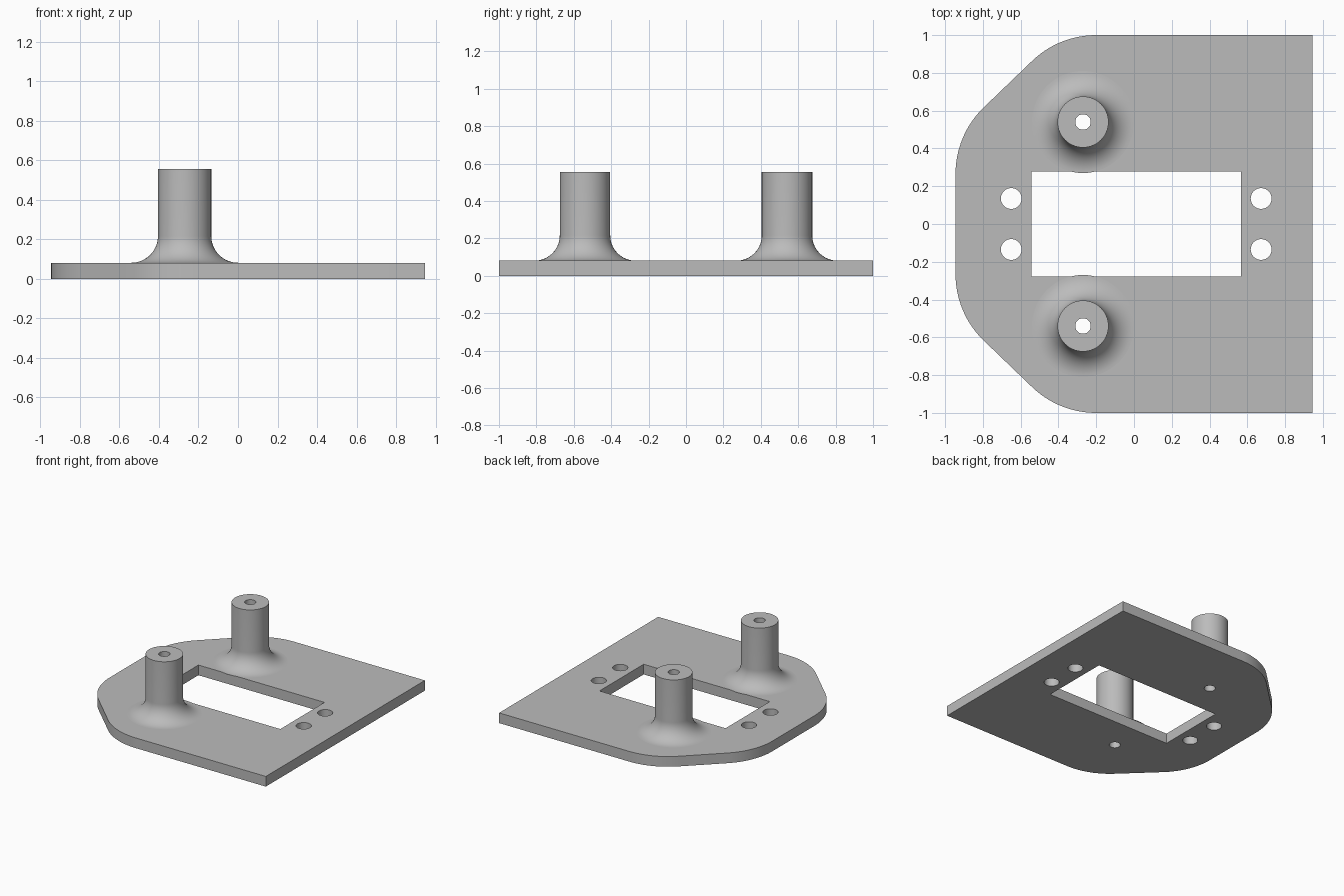
import bpy
import bmesh
from math import cos, sin, radians, tau

cube = bpy.data.objects.get("Cube")
if cube:
    bpy.data.objects.remove(cube, do_unlink=True)

THICK, TOP = 0.081, 0.555
HALF_X, HALF_Y, CORNER = 0.945, 1.0, 0.49
POST_X, POST_Y, POST_R, FILLET, BORE = -0.27, 0.54, 0.135, 0.135, 0.041
SEGS = 64

grey = bpy.data.materials.new("plain grey")
grey.use_nodes = True
COLOUR = (0.5, 0.5, 0.5, 1)
grey.diffuse_color = COLOUR
grey.node_tree.nodes["Principled BSDF"].inputs["Base Color"].default_value = COLOUR


def arc(cx, cy, r, start, end, n):
    angles = [radians(start + (end - start) * i / n) for i in range(n + 1)]
    return [(cx + r * cos(a), cy + r * sin(a)) for a in angles]


def circle(cx, cy, r):
    return arc(cx, cy, r, 0, 360, SEGS)[:-1]


def finish(bm, name):
    bmesh.ops.recalc_face_normals(bm, faces=bm.faces)
    mesh = bpy.data.meshes.new(name)
    bm.to_mesh(mesh)
    bm.free()
    mesh.materials.append(grey)
    obj = bpy.data.objects.new(name, mesh)
    bpy.context.collection.objects.link(obj)
    bpy.ops.object.select_all(action="DESELECT")
    obj.select_set(True)
    bpy.context.view_layer.objects.active = obj
    bpy.ops.object.shade_smooth_by_angle(angle=radians(30))
    return obj


# Plate outline: square right side, two rounded and chamfered left corners
upper = [(HALF_X, HALF_Y)]
upper += arc(-0.2, HALF_Y - CORNER, CORNER, 90, 135, 16)
upper += arc(CORNER - HALF_X, 0.265, CORNER, 135, 180, 16)
outline = upper + [(x, -y) for x, y in reversed(upper)]

# Window, screw holes and post bores
window = [(-0.543, -0.278), (0.567, -0.278), (0.567, 0.278), (-0.543, 0.278)]
loops = [outline, window]
for side in (-1, 1):
    loops += [circle(x, side * 0.135, 0.055) for x in (-0.65, 0.673)]
    loops.append(circle(POST_X, side * POST_Y, BORE))

bm = bmesh.new()
for loop in loops:
    verts = [bm.verts.new((x, y, 0)) for x, y in loop]
    for a, b in zip(verts, verts[1:] + verts[:1]):
        bm.edges.new((a, b))
bmesh.ops.triangle_fill(bm, use_beauty=True, use_dissolve=False, edges=bm.edges[:])
result = bmesh.ops.extrude_face_region(bm, geom=bm.faces[:])
raised = [v for v in result["geom"] if isinstance(v, bmesh.types.BMVert)]
bmesh.ops.translate(bm, verts=raised, vec=(0, 0, THICK))
finish(bm, "base_plate")

# Hollow posts, turned from a profile with a flared foot
profile = [(BORE, THICK), (BORE, TOP), (POST_R, TOP)]
profile += arc(POST_R + FILLET, THICK + FILLET, FILLET, 180, 270, 16)
for name, side in (("front_post", -1), ("back_post", 1)):
    bm = bmesh.new()
    verts = [bm.verts.new((r, 0, z)) for r, z in profile]
    edges = [bm.edges.new(pair) for pair in zip(verts, verts[1:])]
    bmesh.ops.spin(bm, geom=verts + edges, cent=(0, 0, 0), axis=(0, 0, 1),
                   angle=tau, steps=SEGS, use_merge=True)
    bmesh.ops.remove_doubles(bm, verts=bm.verts, dist=0.0001)
    post = finish(bm, name)
    post.location = (POST_X, side * POST_Y, 0)
